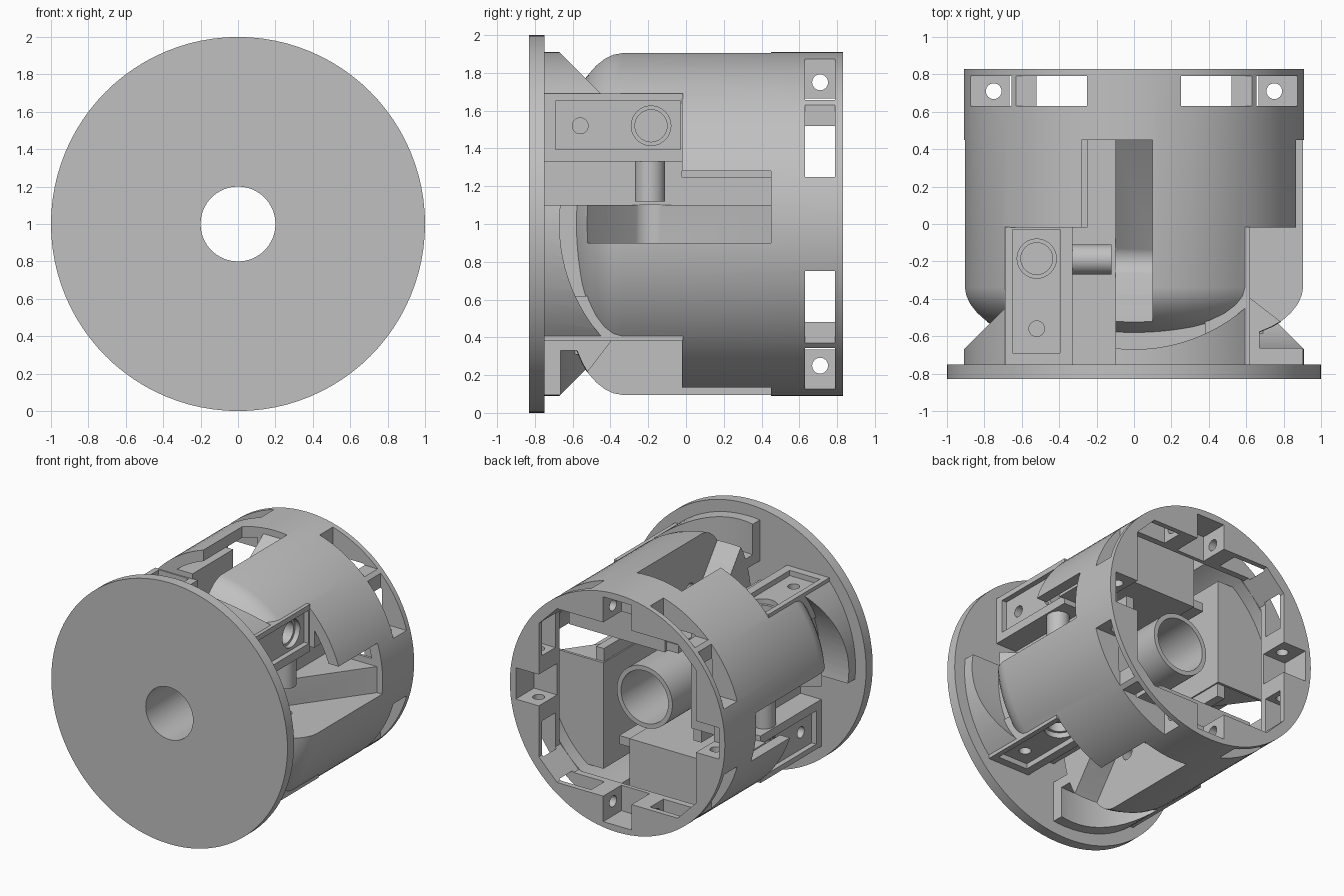
import bpy, bmesh
from math import sin, cos, radians, tau
from mathutils import Matrix

if "Cube" in bpy.data.objects:
    bpy.data.objects.remove(bpy.data.objects["Cube"], do_unlink=True)

grey = bpy.data.materials.new("plain grey")
grey.use_nodes = True
grey.diffuse_color = (0.53, 0.53, 0.53, 1)
grey.node_tree.nodes["Principled BSDF"].inputs["Base Color"].default_value = (0.53, 0.53, 0.53, 1)

SEG = 96


def finish(name, bm, quarter=0):
    """Turn a bmesh into an object, turned by quarter turns about the y axis."""
    bmesh.ops.recalc_face_normals(bm, faces=bm.faces)
    bm.transform(Matrix.Rotation(radians(90 * quarter), 4, 'Y'))
    mesh = bpy.data.meshes.new(name)
    bm.to_mesh(mesh)
    bm.free()
    mesh.materials.append(grey)
    obj = bpy.data.objects.new(name, mesh)
    bpy.context.scene.collection.objects.link(obj)
    return obj


def loft(name, rings, quarter=0, caps=True):
    """Skin a list of equal rings; without caps the rings form a closed loop."""
    bm = bmesh.new()
    vs = [[bm.verts.new(p) for p in ring] for ring in rings]
    n = len(vs[0])
    for i in range(len(vs) - (1 if caps else 0)):
        a, b = vs[i], vs[(i + 1) % len(vs)]
        for j in range(n):
            k = (j + 1) % n
            bm.faces.new((a[j], a[k], b[k], b[j]))
    if caps:
        bm.faces.new(vs[0])
        bm.faces.new(vs[-1])
    return finish(name, bm, quarter)


def revolve(name, profile):
    """Spin a closed (radius, y) profile about the y axis."""
    angles = [tau * i / SEG for i in range(SEG)]
    return loft(name, [[(r * cos(a), y, r * sin(a)) for r, y in profile]
                       for a in angles], caps=False)


def box(x0, x1, y0, y1, z0, z1, quarter=0, name="helper"):
    ring = [(x0, y0), (x1, y0), (x1, y1), (x0, y1)]
    return loft(name, [[(x, y, z) for x, y in ring] for z in (z0, z1)], quarter)


def rod(axis, u, v, radius, lo, hi, quarter=0, name="helper", sides=32):
    """Cylinder along x (centre y, z) or along z (centre x, y)."""
    circle = [(u + radius * cos(tau * i / sides), v + radius * sin(tau * i / sides))
              for i in range(sides)]
    if axis == 'x':
        rings = [[(h, a, b) for a, b in circle] for h in (lo, hi)]
    else:
        rings = [[(a, b, h) for a, b in circle] for h in (lo, hi)]
    return loft(name, rings, quarter)


def cut(target, other):
    mod = target.modifiers.new("cut", 'BOOLEAN')
    mod.solver = 'EXACT'
    mod.operation = 'DIFFERENCE'
    mod.object = other
    deps = bpy.context.evaluated_depsgraph_get()
    mesh = bpy.data.meshes.new_from_object(target.evaluated_get(deps))
    target.modifiers.clear()
    target.data = mesh
    bpy.data.objects.remove(other, do_unlink=True)


# Round front flange with the start of the centre tube
flange = revolve("front_flange", [(0.2, -0.83), (1, -0.83), (1, -0.75),
                                  (0.235, -0.75), (0.235, -0.6), (0.2, -0.6)])

# Drum with a rounded front end
drum = revolve("drum", [(0.2, -0.66), (0.45, -0.64), (0.57, -0.615), (0.67, -0.58),
                        (0.74, -0.55), (0.8, -0.515), (0.845, -0.475), (0.88, -0.43),
                        (0.902, -0.385), (0.91, -0.34), (0.91, 0.83), (0.2, 0.83)])

# Hollow inside, leaving the centre tube and four lever housings
cavity = revolve("cavity", [(0.235, -0.58), (0.5, -0.57), (0.65, -0.51), (0.75, -0.44),
                            (0.81, -0.37), (0.83, -0.3), (0.83, 0.58), (0.15, 0.58),
                            (0.15, 0.5), (0.235, 0.5)])
for q in range(4):
    cut(cavity, box(0.37, 1, -0.7, 0.47, -0.66, 0.15, q))
cut(drum, cavity)

# Eight-sided opening in the back ring
half, corner = 0.665, 0.51
octagon = [(half, -corner), (half, corner), (corner, half), (-corner, half),
           (-half, corner), (-half, -corner), (-corner, -half), (corner, -half)]
cut(drum, loft("opening", [[(x, y, z) for x, z in octagon] for y in (0.57, 0.9)]))

# Windows, notches and screw holes in the back ring
for q in range(4):
    for s in (-1, 1):
        z0, z1 = sorted((s * 0.25, s * 0.63))
        cut(drum, box(0.655, 1, 0.63, 0.79, z0, z1, q))
    cut(drum, box(0.6, 0.86, 0.61, 0.9, -0.12, 0.12, q))
    cut(drum, rod('z', 0.75, 0.71, 0.042, -0.3, 0.3, q))

# Shroud behind the flange, with a concave sweep and flat step on each side
shroud = revolve("shroud", [(0.6, -0.76), (0.91, -0.76), (0.91, -0.35), (0.6, -0.35)])
for q in range(4):
    cut(shroud, rod('z', 0, 0.24, 0.91, 0.67, 1.2, q, sides=SEG))

# Lever slots: a rounded V well, a side channel and the clearance for each mount
arc = [radians(a) for a in range(-62, -140, -9)]
well = [(1.1, 0.45), (0.86, 0.45)]
well += [(0.53 + 0.11 * sin(a), -0.19 + 0.11 * cos(a)) for a in arc]
well += [(0.86, -0.58), (1.1, -0.58)]
for q in range(4):
    for part in (drum, shroud):
        cut(part, loft("well", [[(x, y, z) for x, y in well] for z in (-0.1, 0.11)], q))
        cut(part, box(0.44, 1.2, -0.8, 0.45, 0.1, 0.28, q))
        cut(part, box(0.385, 1.2, -0.8, -0.02, 0.27, 0.685, q))
        cut(part, box(0.619, 1.2, -0.8, -0.02, 0.2, 0.72, q))
    cut(drum, rod('z', 0.53, -0.19, 0.05, -0.2, 0, q))

parts = [flange, drum, shroud]

# Flat mounts with a framed recess and two holes, each with a pivot pin
for q in range(4):
    mount = box(0.38, 0.62, -0.76, -0.015, 0.33, 0.69, q, "mount_%d" % (q + 1))
    cut(mount, box(0.58, 0.8, -0.69, -0.03, 0.395, 0.65, q))
    cut(mount, rod('x', -0.185, 0.52, 0.105, 0.54, 0.7, q))
    cut(mount, rod('x', -0.185, 0.52, 0.085, 0.4, 0.7, q))
    cut(mount, rod('x', -0.56, 0.52, 0.042, 0.4, 0.7, q))
    floor = box(0.38, 0.445, -0.76, 0.45, 0.1, 0.33, q, "channel_floor_%d" % (q + 1))
    cut(floor, box(0.3, 0.6, -0.02, 0.6, 0.25, 0.5, q))
    pin = rod('z', 0.53, -0.19, 0.08, 0.12, 0.34, q, "pivot_pin_%d" % (q + 1))
    parts += [mount, floor, pin]

# Stand everything on the ground and keep edges crisp
for obj in parts:
    obj.data.transform(Matrix.Translation((0, 0, 1)))
    bpy.ops.object.select_all(action='DESELECT')
    obj.select_set(True)
    bpy.context.view_layer.objects.active = obj
    bpy.ops.object.shade_smooth_by_angle(angle=radians(30))
